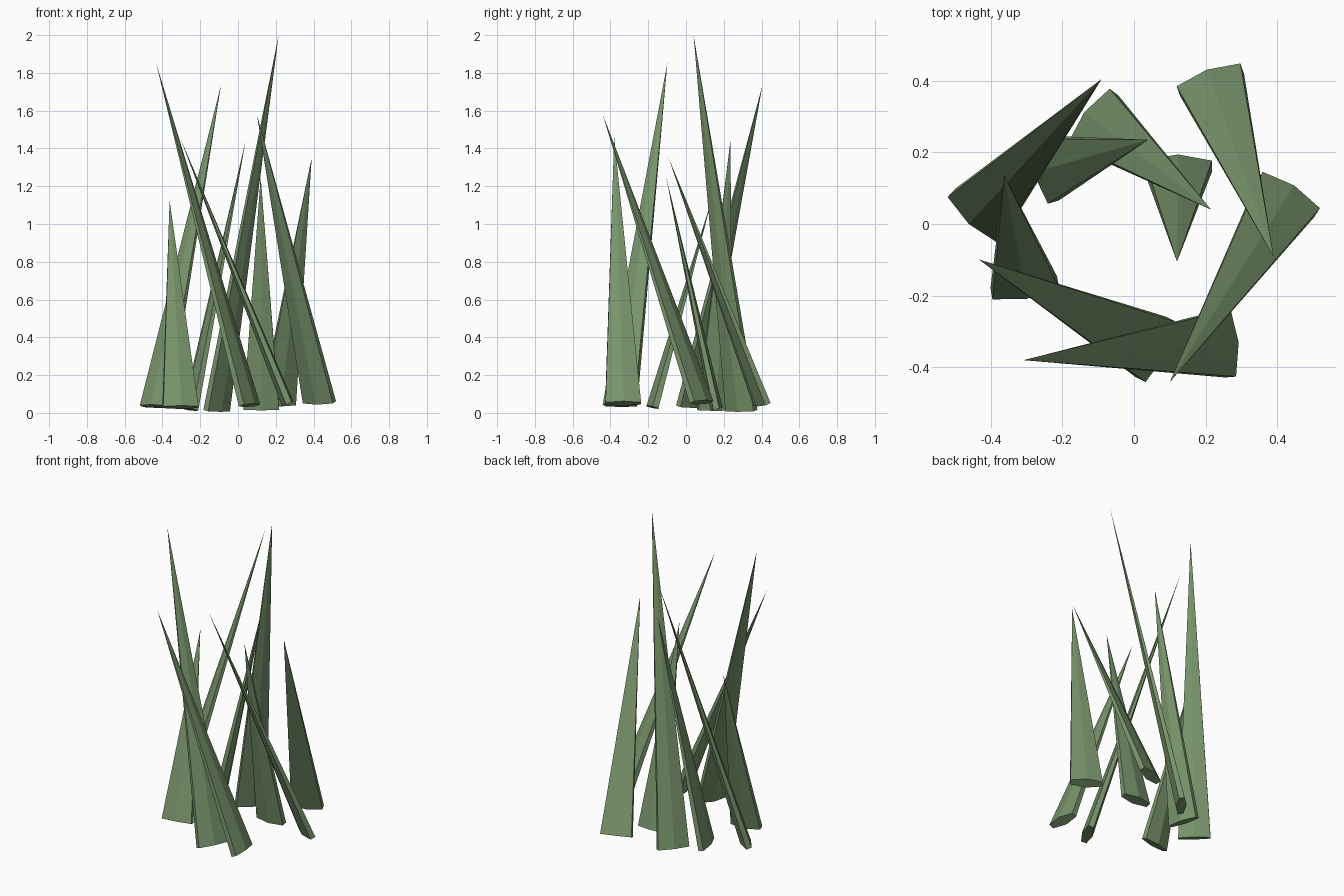
import bpy
import math
from mathutils import Matrix, Vector

if "Cube" in bpy.data.objects:
    bpy.data.objects.remove(bpy.data.objects["Cube"])

SIDES = 6
RADIUS = 0.109      # half width of a blade at its root
FLATTEN = 0.3       # thickness relative to width

green = bpy.data.materials.new("grass green")
green.diffuse_color = (0.19, 0.30, 0.15, 1.0)
green.use_nodes = True
green.node_tree.nodes["Principled BSDF"].inputs["Base Color"].default_value = green.diffuse_color

# Root centre and tip of each blade in the ring
BLADES = [
    ((-0.44, 0.023, 0.035), (-0.09, 0.405, 1.735)),
    ((-0.113, 0.293, 0.012), (0.215, 0.04, 2.0)),
    ((0.061, -0.35, 0.04), (-0.433, -0.099, 1.85)),
    ((0.431, 0.082, 0.056), (0.10, -0.441, 1.58)),
    ((0.262, -0.333, 0.05), (-0.308, -0.38, 1.46)),
    ((-0.251, 0.152, 0.017), (0.04, 0.235, 1.44)),
    ((0.213, 0.402, 0.046), (0.39, -0.092, 1.35)),
    ((-0.305, -0.178, 0.03), (-0.362, 0.135, 1.125)),
    ((0.123, 0.162, 0.02), (0.12, -0.105, 1.25)),
]


def grass_blade(index, root, tip):
    """Flattened six-sided spike, its broad side facing the way it leans."""
    root, tip = Vector(root), Vector(tip)
    axis = (tip - root).normalized()
    wide = Vector((0, 0, 1)).cross(axis).normalized()
    thin = axis.cross(wide)
    ring = []
    for i in range(SIDES):
        a = math.radians(30) + 2 * math.pi * i / SIDES
        ring.append(root + wide * RADIUS * math.cos(a)
                    + thin * RADIUS * FLATTEN * math.sin(a))
    faces = [(i, (i + 1) % SIDES, SIDES) for i in range(SIDES)]
    faces.append(tuple(reversed(range(SIDES))))     # closed root
    mesh = bpy.data.meshes.new(f"grass_blade_{index}")
    mesh.from_pydata(ring + [tip], [], faces)
    mesh.materials.append(green)
    obj = bpy.data.objects.new(f"grass_blade_{index}", mesh)
    bpy.context.collection.objects.link(obj)


for n, (root, tip) in enumerate(BLADES, 1):
    grass_blade(n, root, tip)
